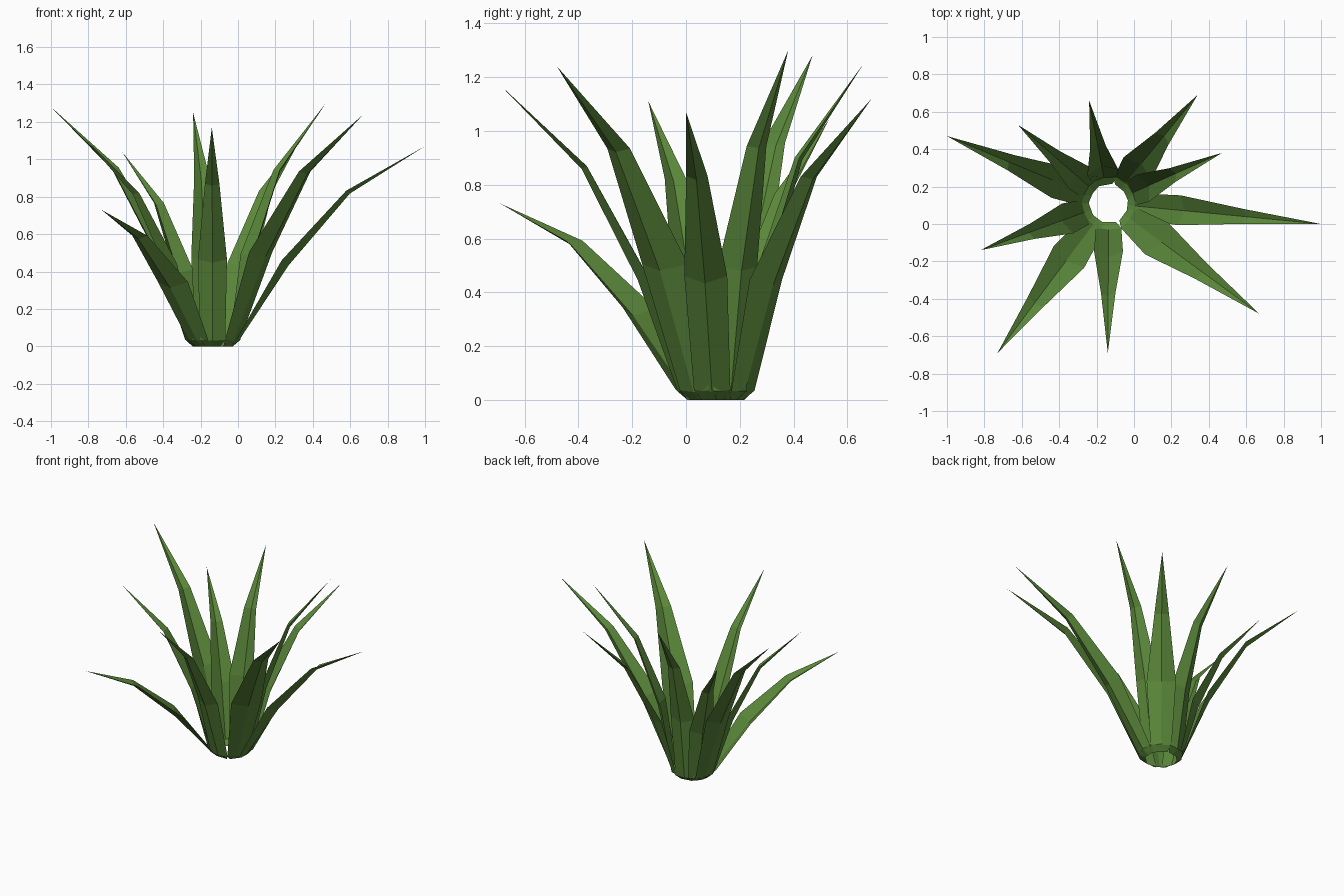
import bpy
import bmesh
from mathutils import Vector

cube = bpy.data.objects.get("Cube")
if cube:
    bpy.data.objects.remove(cube)

# Single leaf colour
green = bpy.data.materials.new("leaf_green")
green.use_nodes = True
color = (0.102, 0.242, 0.042, 1)
green.diffuse_color = color
green.node_tree.nodes["Principled BSDF"].inputs["Base Color"].default_value = color

CENTER = Vector((-0.135, 0.11, 0))
UP = Vector((0, 0, 1))


def make_leaf(name, tip, width):
    """Folded, arching blade from the crown to its pointed tip."""
    tip = Vector(tip)
    out = (tip - CENTER)
    out.z = 0
    out.normalize()
    side = UP.cross(out)
    foot = CENTER + out * 0.1
    collar = CENTER + out * 0.14 + UP * 0.03
    chord = tip - collar
    lift = chord.cross(side).normalized()
    if lift.z < 0:
        lift = -lift
    length = chord.length

    # Each row: keel point, half width, depth of the fold
    rows = [
        (foot, 0.04, 0),
        (collar, 0.068, 0.01),
        (collar + chord * 0.33 + lift * length * 0.06, width / 2, 0.04),
        (collar + chord * 0.68 + lift * length * 0.08, width / 4, 0.022),
    ]
    bm = bmesh.new()
    strips = []
    for keel, half, fold in rows:
        strips.append([bm.verts.new(keel + side * half * s + lift * fold * abs(s))
                       for s in (-1, 0, 1)])
    for low, high in zip(strips, strips[1:]):
        for i in range(2):
            bm.faces.new((low[i], low[i + 1], high[i + 1], high[i]))
    point = bm.verts.new(tip)
    for i in range(2):
        bm.faces.new((strips[-1][i], strips[-1][i + 1], point))

    mesh = bpy.data.meshes.new(name)
    bm.to_mesh(mesh)
    bm.free()
    mesh.materials.append(green)
    leaf = bpy.data.objects.new(name, mesh)
    bpy.context.collection.objects.link(leaf)


# Leaf tips around the crown, with the widest width of each blade
LEAVES = [
    ((1.0, 0.0, 1.07), 0.16),
    ((0.67, -0.48, 1.24), 0.21),
    ((-0.14, -0.69, 1.17), 0.155),
    ((-0.73, -0.69, 0.73), 0.2),
    ((-0.82, -0.14, 1.11), 0.17),
    ((-1.0, 0.47, 1.28), 0.18),
    ((-0.62, 0.53, 1.04), 0.16),
    ((-0.24, 0.66, 1.25), 0.17),
    ((0.34, 0.69, 1.12), 0.19),
    ((0.47, 0.38, 1.3), 0.16),
]
for number, (tip, width) in enumerate(LEAVES, 1):
    make_leaf(f"leaf_{number}", tip, width)
